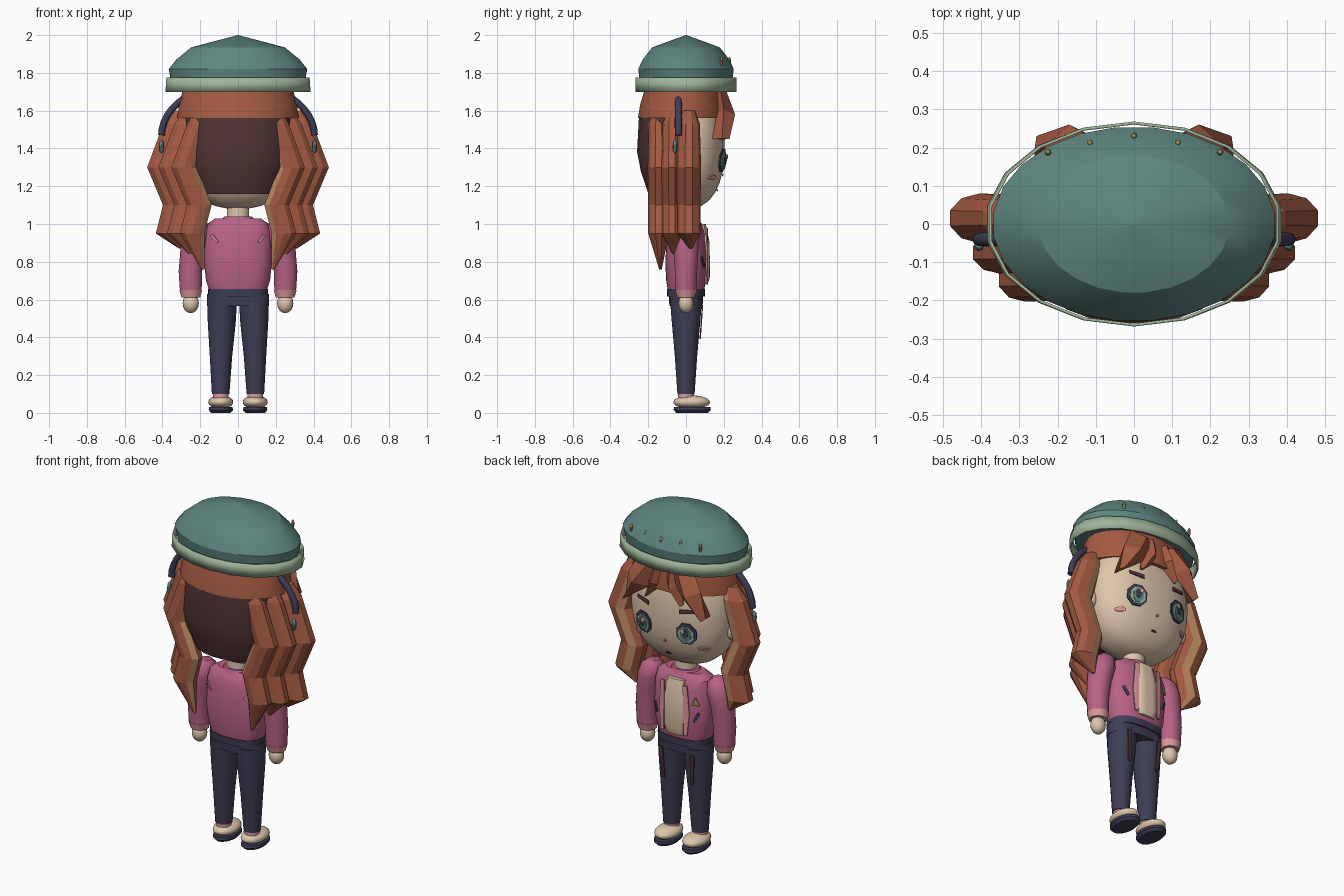
import bpy, bmesh, math
from mathutils import Vector

if "Cube" in bpy.data.objects:
    bpy.data.objects.remove(bpy.data.objects["Cube"])


def material(name, rgb):
    lin = [((c / 255 + 0.055) / 1.055) ** 2.4 for c in rgb] + [1]
    m = bpy.data.materials.new(name)
    m.use_nodes = True
    m.diffuse_color = lin
    m.node_tree.nodes["Principled BSDF"].inputs["Base Color"].default_value = lin
    return m


TEAL = material("teal", (94, 134, 128))
SAGE = material("sage", (160, 182, 155))
HAIR = material("auburn", (164, 90, 66))
TAN = material("tan", (190, 140, 98))
MAROON = material("maroon", (84, 54, 54))
NAVY = material("navy", (62, 62, 86))
SKIN = material("cream_skin", (222, 198, 172))
PINK = material("pink", (184, 98, 134))
ROSE = material("light_pink", (222, 152, 158))
GOLD = material("olive_gold", (165, 140, 95))


def finish(name, bm, mats, mirror=False, smooth=30):
    me = bpy.data.meshes.new(name)
    bm.to_mesh(me)
    bm.free()
    for m in mats:
        me.materials.append(m)
    ob = bpy.data.objects.new(name, me)
    bpy.context.collection.objects.link(ob)
    if smooth:
        bpy.ops.object.select_all(action='DESELECT')
        ob.select_set(True)
        bpy.context.view_layer.objects.active = ob
        bpy.ops.object.shade_smooth_by_angle(angle=math.radians(smooth))
    if mirror:
        ob.modifiers.new("Mirror", 'MIRROR')
    return ob


def loft(name, rings, mats, n=20, p=2, caps=True, mirror=False, smooth=30, paint=None, arc=None):
    """Skin horizontal superellipse rings given as (x, y, z, rx, ry)."""
    bm = bmesh.new()
    a0, a1 = arc or (0, math.tau)
    loops = []
    for x, y, z, rx, ry in rings:
        loop = []
        for i in range(n):
            a = a0 + (a1 - a0) * (i / (n - 1) if arc else (i + 0.5) / n)
            c, s = math.cos(a), math.sin(a)
            k = (abs(c) ** p + abs(s) ** p) ** (-1 / p)
            loop.append(bm.verts.new((x + rx * c * k, y + ry * s * k, z)))
        loops.append(loop)
    for lo, hi in zip(loops, loops[1:]):
        for i in range(n):
            j = (i + 1) % n
            f = bm.faces.new((lo[i], lo[j], hi[j], hi[i]))
            if paint and i in paint:
                f.material_index = 1
    if caps:
        bm.faces.new(loops[0])
        bm.faces.new(loops[-1])
    bmesh.ops.recalc_face_normals(bm, faces=bm.faces)
    return finish(name, bm, mats, mirror, smooth)


def ball(name, loc, r, mat, mirror=False, p=2, seg=24):
    bm = bmesh.new()
    bmesh.ops.create_uvsphere(bm, u_segments=seg, v_segments=seg // 2, radius=1)
    for v in bm.verts:
        k = sum(abs(c) ** p for c in v.co) ** (-1 / p)
        v.co = [loc[i] + r[i] * v.co[i] * k for i in range(3)]
    return finish(name, bm, [mat], mirror, 40)


def plate(name, pts, surface, off, mat, mirror=False, side=1):
    """Thin painted patch of (x, z) points hugging a surface y(x, z)."""
    bm = bmesh.new()
    at = lambda x, z: bm.verts.new((x, side * (surface(x, z) + off), z))
    vs = [at(x, z) for x, z in pts]
    mid = at(sum(q[0] for q in pts) / len(pts), sum(q[1] for q in pts) / len(pts))
    for i in range(len(vs)):
        bm.faces.new((mid, vs[i], vs[(i + 1) % len(vs)]))
    bm.normal_update()
    if sum(f.normal.y for f in bm.faces) * side < 0:
        bmesh.ops.reverse_faces(bm, faces=bm.faces)
    ob = finish(name, bm, [mat], mirror, 0)
    s = ob.modifiers.new("Solidify", 'SOLIDIFY')
    s.thickness = 0.007
    return ob


def oval(cx, cz, rx, rz, n=8):
    return [(cx + rx * math.cos(math.tau * (i + .5) / n),
             cz + rz * math.sin(math.tau * (i + .5) / n)) for i in range(n)]


# Hat: faceted dome and open band
loft("hat_dome", [(0, 0, 1.74, .355, .245), (0, 0, 1.82, .37, .255), (0, 0, 1.87, .33, .232),
                  (0, 0, 1.935, .25, .18), (0, 0, 2.0, .002, .002)], [TEAL], n=24, smooth=25)
band = loft("hat_band", [(0, 0, 1.70, .39, .268), (0, 0, 1.775, .385, .268)], [SAGE], n=18, caps=False)
band.modifiers.new("Solidify", 'SOLIDIFY').thickness = 0.008
for i, (x, y) in enumerate([(-.225, .188), (-.115, .212), (0, .23), (.115, .212), (.225, .188)]):
    ball(f"hat_stud_{i}", (x, y, 1.86), (.009, .009, .026), GOLD, seg=8)

# Head, neck and ears
HC, HR, HP = (0, 0, 1.42), (.31, .205, .34), 2.4
ball("head", HC, HR, SKIN, p=HP, seg=32)
loft("neck", [(0, 0, 1.0, .06, .055), (0, 0, 1.12, .06, .055)], [SKIN])
ball("ear", (.31, .02, 1.33), (.03, .025, .05), SKIN, mirror=True, seg=12)


def face_y(x, z):
    t = 1 - abs(x / HR[0]) ** HP - abs((z - HC[2]) / HR[2]) ** HP
    return HR[1] * max(t, 0) ** (1 / HP)


# Face: layered eyes, brows, blush, nose, mouth
EX, EZ = .14, 1.335
for name, dx, dz, rx, rz, off, mat in [
        ("eye_outline", 0, 0, .06, .066, .012, NAVY), ("eye_white", 0, -.004, .046, .05, .016, SAGE),
        ("eye_iris", 0, -.004, .031, .043, .020, TEAL), ("eye_pupil", 0, .004, .017, .026, .024, NAVY),
        ("eye_glint", -.012, .022, .011, .013, .028, SKIN)]:
    plate(name, oval(EX + dx, EZ + dz, rx, rz), face_y, off, mat, True)
plate("eyebrow", [(.10, 1.447), (.185, 1.462), (.185, 1.478), (.10, 1.47)], face_y, .009, MAROON, True)
plate("blush", oval(.215, 1.245, .026, .013), face_y, .008, ROSE, True)
plate("nose", oval(0, 1.26, .008, .008, 6), face_y, .008, TAN)
plate("mouth", [(-.018, 1.172), (.018, 1.172), (.01, 1.182), (-.01, 1.182)], face_y, .008, MAROON)

# Hair: crown, dark back and three wavy locks on each side
loft("hair_crown", [(0, -.02, 1.56, .325, .237), (0, -.015, 1.63, .315, .23),
                    (0, -.01, 1.75, .285, .2)], [HAIR], n=24)
loft("hair_back", [(0, 0, 1.16, .225, .2), (0, 0, 1.28, .28, .24), (0, 0, 1.38, .30, .26),
                   (0, 0, 1.57, .30, .25)], [MAROON], n=14, arc=(math.pi, math.tau), p=2.3)
WAVE = [(1.60, -.10, .5), (1.53, -.078, .9), (1.30, 0, 1), (1.10, -.08, .95), (.95, -.042, .95)]
for name, x, y, rx, ry, tip, paint in [("back_lock", .285, -.145, .072, .058, .76, [5]),
                                       ("middle_lock", .35, -.075, .075, .055, .84, None),
                                       ("front_lock", .403, .015, .082, .065, .87, [2])]:
    rings = [(x + dx, y, z, rx * s, ry * s) for z, dx, s in WAVE]
    rings.append((x - .1, y + .01, tip, rx * .12, ry * .12))
    loft(name, rings, [HAIR, TAN], n=10, mirror=True, smooth=0, paint=paint)

# Bangs: pointed wedges swept out from the parting
for name, rows in [("outer_bang", [(.09, 1.70, .08, .18, .215), (.17, 1.58, .065, .20, .26),
                                   (.255, 1.45, .006, .19, .23)]),
                   ("inner_bang", [(.045, 1.70, .05, .18, .215), (.06, 1.60, .045, .19, .25),
                                   (.115, 1.50, .005, .20, .225)])]:
    bm = bmesh.new()
    prev = None
    for x, z, w, y0, y1 in rows:
        cur = [bm.verts.new(c) for c in ((x - w, y0, z - w * .4), (x, y1, z), (x + w, y0, z + w * .4),
                                         (x, y0 - .05, z))]
        if prev:
            for i in range(4):
                f = bm.faces.new((prev[i], prev[(i + 1) % 4], cur[(i + 1) % 4], cur[i]))
                f.material_index = 0
        else:
            bm.faces.new(cur)
        prev = cur
    bm.faces.new(prev)
    bmesh.ops.recalc_face_normals(bm, faces=bm.faces)
    finish(name, bm, [HAIR], True, 0)

# Headband tube and earrings
cu = bpy.data.curves.new("headband", 'CURVE')
cu.dimensions = '3D'
cu.bevel_depth, cu.bevel_resolution, cu.use_fill_caps = .018, 2, True
sp = cu.splines.new('POLY')
sp.points.add(24)
for i, pt in enumerate(sp.points):
    a = math.pi * i / 24
    pt.co = (.405 * math.cos(a), -.04, 1.47 + .275 * math.sin(a), 1)
cu.materials.append(NAVY)
bpy.context.collection.objects.link(bpy.data.objects.new("headband", cu))
ball("earring", (.405, -.058, 1.41), (.013, .013, .037), TEAL, True, seg=8)

# Jacket
loft("jacket", [(0, 0, .64, .15, .095), (0, 0, .70, .17, .105), (0, 0, .80, .18, .11),
                (0, 0, .95, .178, .1), (0, 0, 1.0, .165, .085), (0, 0, 1.03, .12, .06)],
     [PINK], n=28, p=2.5)
loft("jacket_hem", [(0, 0, .615, .158, .1), (0, 0, .655, .16, .102)], [NAVY], n=28, p=2.5)
loft("collar", [(0, 0, 1.015, .095, .075), (0, 0, 1.04, .075, .065)], [PINK], n=20)
loft("sleeve", [(.25, 0, .64, .058, .055), (.252, 0, .75, .063, .06), (.24, 0, .86, .066, .066),
                (.225, 0, .94, .073, .074), (.215, 0, .995, .062, .064), (.207, 0, 1.025, .03, .032)],
     [PINK], mirror=True, smooth=45)
loft("cuff", [(.25, 0, .612, .05, .048), (.25, 0, .65, .061, .058)], [ROSE], mirror=True)
ball("hand", (.25, 0, .58), (.043, .04, .052), SKIN, True, seg=16)


def jacket_y(x, z):
    return .108 * max(1 - abs(x / .18) ** 2.5, 0) ** .4


# Shirt front, lapels and painted marks
loft("shirt_front", [(0, .075, .68, .055, .04), (0, .08, .72, .066, .047), (0, .08, .9, .066, .045),
                     (0, .065, 1.0, .055, .04)], [SKIN], p=4, n=24)
plate("lapel", [(.065, .69), (.085, .69), (.097, .82), (.085, .98), (.06, .98)], jacket_y, .012, ROSE, True)
plate("back_mark", [(.105, .905), (.115, .90), (.15, .94), (.135, .945)], jacket_y, .008, ROSE, True, -1)
plate("pocket_slash", [(.115, .78), (.125, .77), (.15, .82), (.14, .83)], jacket_y, .01, NAVY, True)
plate("badge", [(-.15, .87), (-.11, .87), (-.13, .92)], jacket_y, .012, GOLD)

# Trousers
loft("hips", [(0, 0, .565, .165, .088), (0, 0, .63, .165, .092)], [NAVY], n=24, p=2.5)
loft("leg", [(.092, 0, .10, .047, .046), (.09, 0, .30, .06, .06), (.086, 0, .48, .075, .076),
             (.084, 0, .60, .08, .086)], [NAVY], mirror=True)
plate("trouser_stripe", [(.085, .39), (.1, .39), (.115, .57), (.09, .57)],
      lambda x, z: .05 + .07 * (z - .1), .008, MAROON, True)

# Socks and shoes
loft("sock", [(.092, 0, .06, .042, .042), (.092, 0, .12, .042, .042)], [ROSE], mirror=True)
ball("shoe", (.091, .03, .057), (.066, .097, .036), SKIN, True)
loft("sole", [(.091, .033, 0, .052, .085), (.091, .033, .015, .065, .1), (.091, .033, .03, .063, .097)],
     [NAVY], mirror=True)
